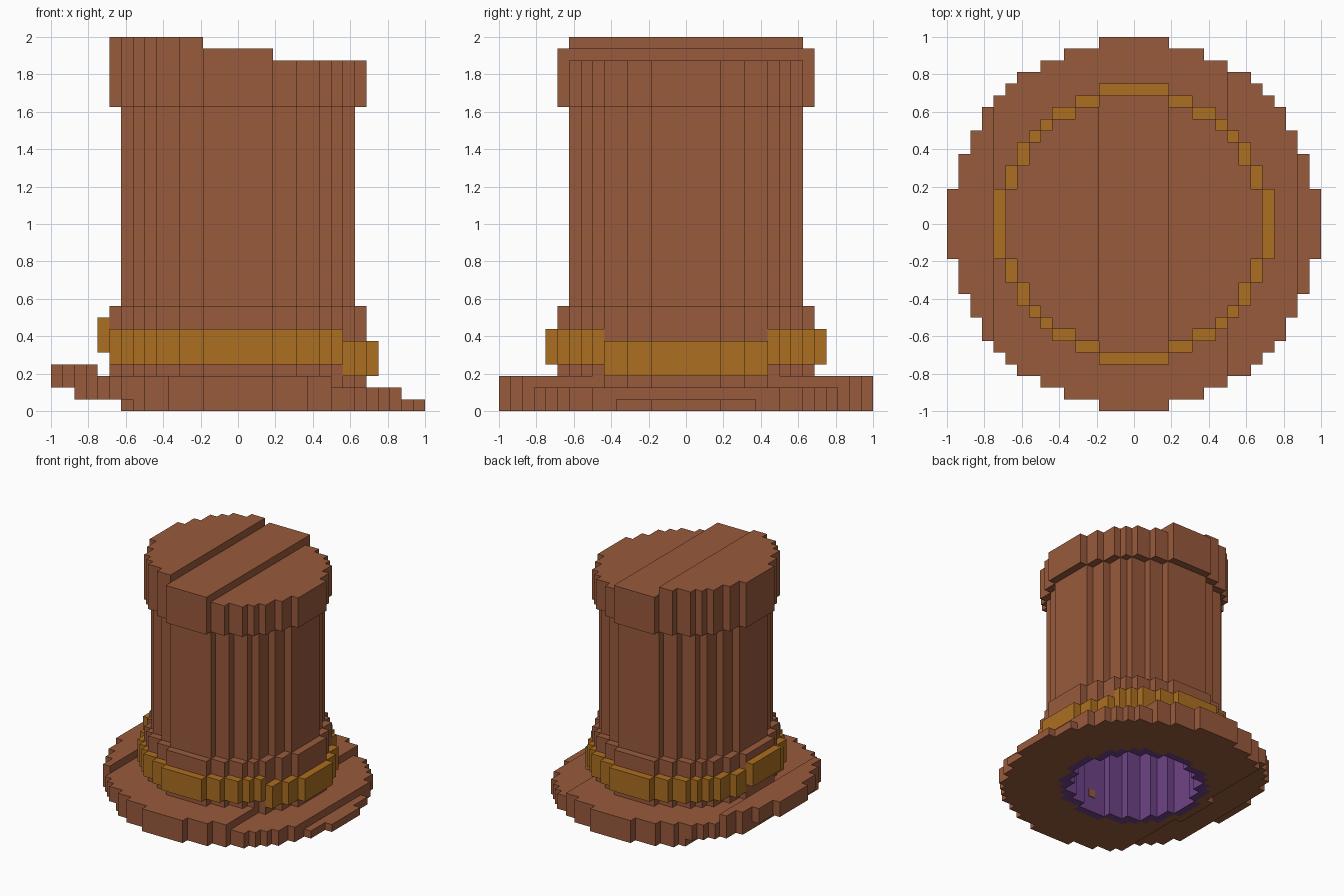
import bpy
import bmesh

U = 1 / 16  # block size

cube = bpy.data.objects.get("Cube")
if cube:
    bpy.data.objects.remove(cube, do_unlink=True)


def material(name, rgb):
    mat = bpy.data.materials.new(name)
    mat.use_nodes = True
    mat.diffuse_color = (*rgb, 1)
    mat.node_tree.nodes["Principled BSDF"].inputs["Base Color"].default_value = (*rgb, 1)
    return mat


BROWN = material("brown_felt", (0.314, 0.102, 0.045))
GOLD = material("gold_band", (0.413, 0.156, 0.0145))
PURPLE = material("purple_lining", (0.156, 0.055, 0.235))


def finish(name, bm, mat):
    """Clean up the block mesh and turn it into an object."""
    bmesh.ops.remove_doubles(bm, verts=bm.verts, dist=0.0001)
    bmesh.ops.dissolve_limit(bm, angle_limit=0.01, verts=bm.verts, edges=bm.edges)
    mesh = bpy.data.meshes.new(name)
    bm.to_mesh(mesh)
    bm.free()
    mesh.materials.append(mat)
    obj = bpy.data.objects.new(name, mesh)
    bpy.context.collection.objects.link(obj)
    return obj


def block_ring(name, mat, outer, hole, steps):
    """Round wall or disc made of square blocks.
    steps: (right edge x, bottom z, top z) from left to right, in blocks."""
    cells = {}
    for i in range(-16, 16):
        low, high = next((b, t) for edge, b, t in steps if i < edge)
        for j in range(-16, 16):
            if hole ** 2 <= (i + 0.5) ** 2 + (j + 0.5) ** 2 < outer ** 2:
                cells[i, j] = (low, high)

    bm = bmesh.new()

    def quad(*points):
        bm.faces.new([bm.verts.new([c * U for c in p]) for p in points])

    for (i, j), (low, high) in cells.items():
        corners = [(i, j), (i + 1, j), (i + 1, j + 1), (i, j + 1)]
        quad(*[(x, y, high) for x, y in corners])
        quad(*[(x, y, low) for x, y in reversed(corners)])
        # side walls only where the neighbour does not cover them
        for k, (di, dj) in enumerate([(0, -1), (1, 0), (0, 1), (-1, 0)]):
            n_low, n_high = cells.get((i + di, j + dj), (high, high))
            a, b = corners[k], corners[(k + 1) % 4]
            for z0, z1 in [(low, min(high, n_low)), (max(low, n_high), high)]:
                if z0 < z1:
                    quad((*a, z0), (*b, z0), (*b, z1), (*a, z1))
    return finish(name, bm, mat)


# Slanted brim
block_ring("brim", BROWN, 15.83, 10, [
    (-14, 2, 4), (-12, 1, 4), (-9, 1, 3), (8, 0, 3), (14, 0, 2), (16, 0, 1)])

# Crown wall, flared base and stepped cap
block_ring("crown_wall", BROWN, 10, 8.83, [(16, 0, 26)])
block_ring("crown_base", BROWN, 10.83, 10, [(16, 2, 9)])
block_ring("crown_cap", BROWN, 10.83, 0, [(-3, 26, 32), (3, 26, 31), (16, 26, 30)])

# Slanted hat band
block_ring("hat_band", GOLD, 11.83, 10.83, [(-11, 5, 8), (9, 4, 7), (16, 3, 6)])

# Inner lining with its ceiling
block_ring("lining_wall", PURPLE, 8.83, 7.83, [(16, 0, 26)])
block_ring("lining_ceiling", PURPLE, 7.83, 0, [(16, 25, 26)])

# Small bare patch on the lining
bm = bmesh.new()
bmesh.ops.create_cube(bm, size=1)
bmesh.ops.scale(bm, verts=bm.verts, vec=(U, 0.006, U))
bmesh.ops.translate(bm, verts=bm.verts, vec=(0, -8 * U + 0.002, 2.5 * U))
finish("lining_patch", bm, BROWN)
